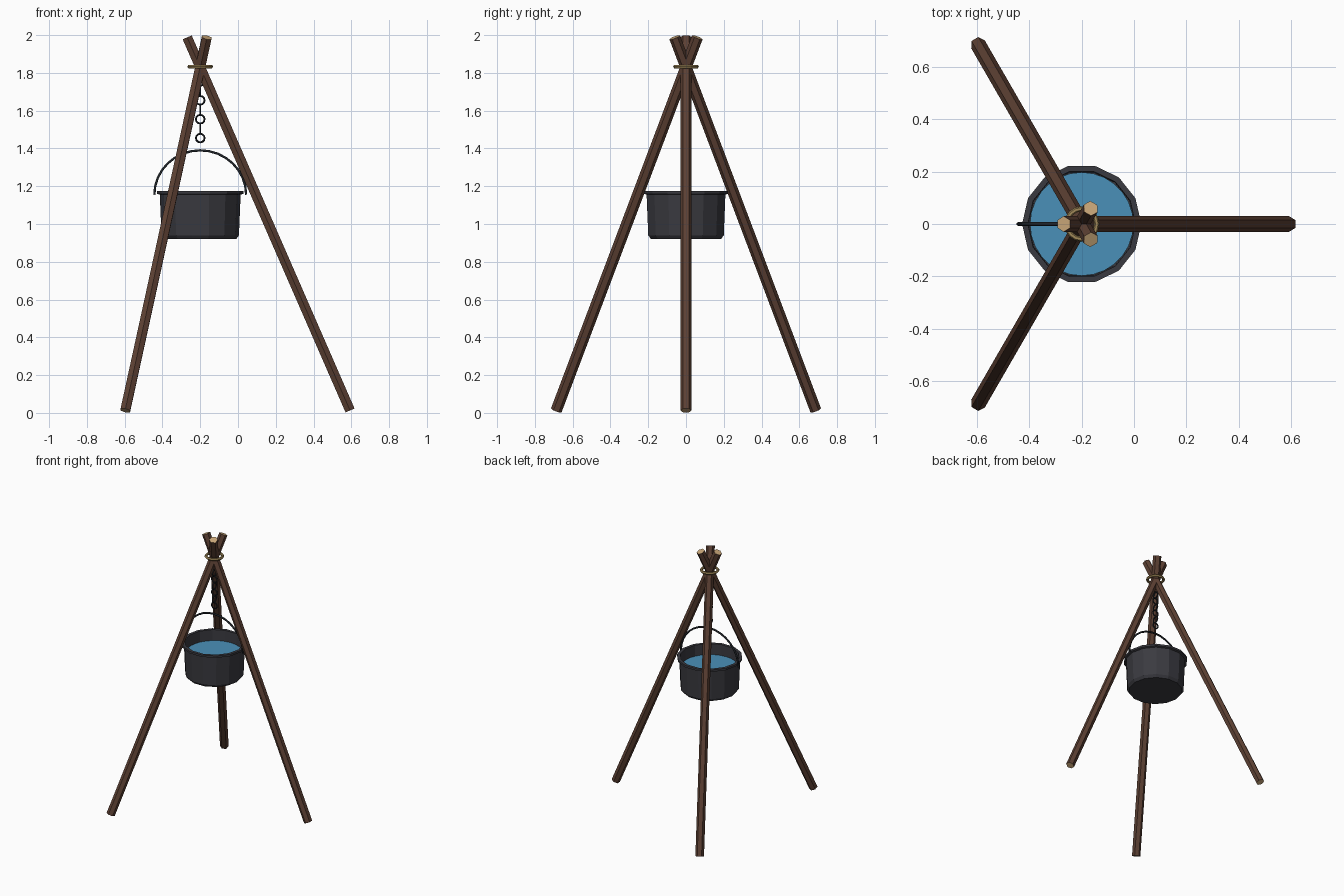
import bpy, bmesh, math
from mathutils import Matrix, Vector

if "Cube" in bpy.data.objects:
    bpy.data.objects.remove(bpy.data.objects["Cube"])

AXIS_X = -0.2      # pot, chain and leg crossing share this vertical axis
CROSS_Z = 1.83


def material(name, hex_code):
    rgb = [int(hex_code[i:i + 2], 16) / 255 for i in (0, 2, 4)]
    lin = [c / 12.92 if c < 0.04045 else ((c + 0.055) / 1.055) ** 2.4 for c in rgb]
    m = bpy.data.materials.new(name)
    m.use_nodes = True
    m.diffuse_color = (*lin, 1)
    m.node_tree.nodes["Principled BSDF"].inputs["Base Color"].default_value = (*lin, 1)
    return m


bark = material("dark bark", "5c4033")
cut_wood = material("cut wood", "c8a678")
rope = material("rope", "a08858")
iron = material("cast iron", "3a3a40")
black_iron = material("black iron", "1f2429")
water = material("water", "4a90b8")


def lathe(name, profile, sides, mats, matrix, phase=0.0):
    """Spin (radius, z) points around z; the first and last rings are capped."""
    bm = bmesh.new()
    rings = []
    for r, z in profile:
        angles = [phase + math.tau * k / sides for k in range(sides)]
        rings.append([bm.verts.new((r * math.cos(a), r * math.sin(a), z)) for a in angles])
    for low, high in zip(rings, rings[1:]):
        for k in range(sides):
            n = (k + 1) % sides
            bm.faces.new((low[k], low[n], high[n], high[k]))
    for ring in (rings[0], rings[-1]):
        face = bm.faces.new(ring)
        face.material_index = len(mats) - 1
    bmesh.ops.recalc_face_normals(bm, faces=bm.faces)
    mesh = bpy.data.meshes.new(name)
    bm.to_mesh(mesh)
    bm.free()
    obj = bpy.data.objects.new(name, mesh)
    for m in mats:
        mesh.materials.append(m)
    obj.matrix_world = matrix
    bpy.context.collection.objects.link(obj)
    return obj


def ring(name, z, major, minor, mat, rotation=(0, 0, 0), segments=16):
    bpy.ops.mesh.primitive_torus_add(
        location=(AXIS_X, 0, z), rotation=rotation, major_radius=major,
        minor_radius=minor, major_segments=segments, minor_segments=6)
    obj = bpy.context.object
    obj.name = name
    obj.data.materials.append(mat)
    return obj


# Three hexagonal poles leaning through one crossing point, with pale cut ends
tilt = math.atan2(0.86, 1.97)
below, above = 1.817 / math.cos(tilt), 0.158 / math.cos(tilt)
for i, name in enumerate(("left_leg", "back_right_leg", "front_right_leg")):
    place = (Matrix.Translation((AXIS_X, 0, CROSS_Z))
             @ Matrix.Rotation(math.tau * i / 3, 4, 'Z')
             @ Matrix.Rotation(-tilt, 4, 'Y'))
    lathe(name, [(0.03, -below), (0.03, above)], 6, [bark, cut_wood], place, math.pi / 2)

# Rope lashing around the crossing
ring("rope_lashing", CROSS_Z + 0.003, 0.058, 0.01, rope)

# Cauldron with a flared lip and hollow inside
centre = Matrix.Translation((AXIS_X, 0, 0))
lathe("cauldron", [(0.19, 0.92), (0.205, 0.94), (0.214, 1.155), (0.228, 1.16),
                   (0.228, 1.175), (0.206, 1.175), (0.203, 1.04)],
      14, [iron], centre)
lathe("water_surface", [(0.198, 1.085), (0.198, 1.095)], 28, [water], centre)

# Arched carrying handle
curve = bpy.data.curves.new("handle", 'CURVE')
curve.dimensions = '3D'
curve.bevel_depth = 0.007
curve.bevel_resolution = 1
curve.use_fill_caps = True
spline = curve.splines.new('POLY')
steps = 16
spline.points.add(steps)
for k, p in enumerate(spline.points):
    a = math.pi * k / steps
    p.co = (AXIS_X - 0.243 * math.cos(a), 0, 1.155 + 0.235 * math.sin(a), 1)
curve.materials.append(black_iron)
bpy.context.collection.objects.link(bpy.data.objects.new("handle", curve))

# Chain of round links turned alternately
for k in range(7):
    turn = 0 if k % 2 == 0 else math.pi / 2
    ring(f"chain_link_{k + 1}", 1.455 + 0.05 * k, 0.023, 0.005, black_iron,
         (math.pi / 2, 0, turn), 12)
